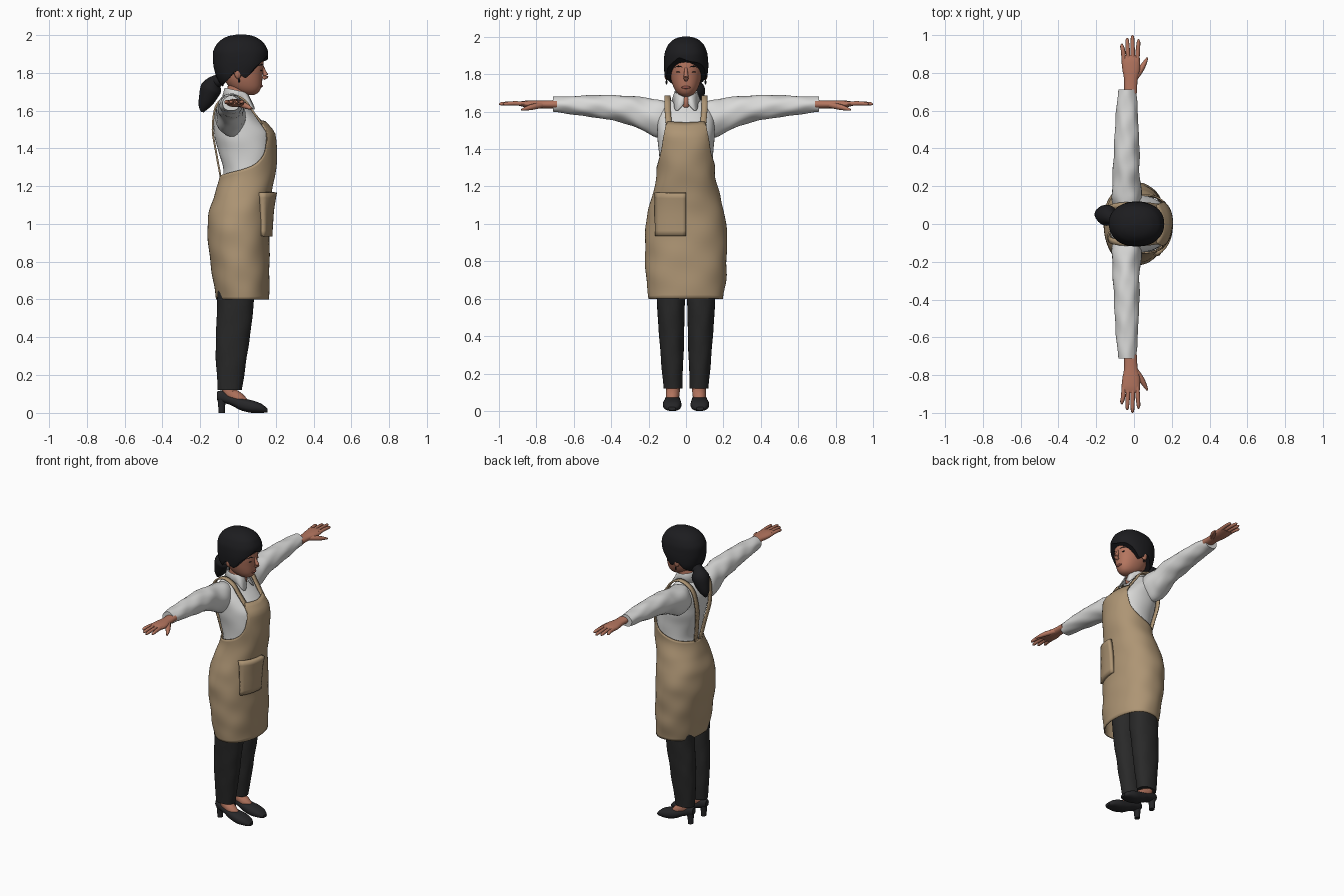
import bpy, bmesh, math
from mathutils import Vector, Matrix

if "Cube" in bpy.data.objects:
    bpy.data.objects.remove(bpy.data.objects["Cube"])


def material(name, rgb):
    m = bpy.data.materials.new(name)
    m.diffuse_color = (*rgb, 1)
    m.use_nodes = True
    m.node_tree.nodes["Principled BSDF"].inputs["Base Color"].default_value = m.diffuse_color
    return m


HAIR = material("black hair", (0.012, 0.012, 0.014))
SKIN = material("skin", (0.46, 0.18, 0.115))
LIPS = material("lips", (0.33, 0.10, 0.075))
SHIRT = material("white shirt", (0.70, 0.70, 0.69))
APRON = material("tan apron", (0.42, 0.30, 0.175))
TROUSERS = material("dark trousers", (0.022, 0.022, 0.022))
SHOES = material("black shoes", (0.02, 0.02, 0.022))


def interp(st, h):
    """Monotone smooth interpolation through stations (h, v1, v2, ...)."""
    h = min(max(h, st[0][0]), st[-1][0])
    i = 0
    while i < len(st) - 2 and h > st[i + 1][0]:
        i += 1

    def slope(j, k):
        d = [(st[q + 1][k] - st[q][k]) / (st[q + 1][0] - st[q][0])
             for q in (j - 1, j) if 0 <= q < len(st) - 1]
        if len(d) == 1:
            return d[0]
        return 0 if d[0] * d[1] <= 0 else 2 * d[0] * d[1] / (d[0] + d[1])

    w = st[i + 1][0] - st[i][0]
    t = (h - st[i][0]) / w
    return [(2*t**3 - 3*t**2 + 1) * st[i][k] + (t**3 - 2*t**2 + t) * w * slope(i, k)
            + (3*t**2 - 2*t**3) * st[i + 1][k] + (t**3 - t**2) * w * slope(i + 1, k)
            for k in range(1, len(st[0]))]


def finish(name, mat, bm, thick=0, mirror=False):
    bmesh.ops.recalc_face_normals(bm, faces=bm.faces)
    me = bpy.data.meshes.new(name)
    bm.to_mesh(me)
    bm.free()
    me.materials.append(mat)
    ob = bpy.data.objects.new(name, me)
    bpy.context.collection.objects.link(ob)
    if thick:
        m = ob.modifiers.new("thickness", 'SOLIDIFY')
        m.thickness, m.offset = thick, 0
    if mirror:
        m = ob.modifiers.new("mirror", 'MIRROR')
        m.use_axis = (False, True, False)
    return ob


def grid(name, mat, rows, closed=True, cap=True, **kw):
    bm = bmesh.new()
    vs = [[bm.verts.new(p) for p in r] for r in rows]
    n = len(rows[0])
    for a, b in zip(vs, vs[1:]):
        for j in range(n if closed else n - 1):
            k = (j + 1) % n
            bm.faces.new((a[j], a[k], b[k], b[j]))
    if cap and closed:
        bm.faces.new(vs[0])
        bm.faces.new(vs[-1])
    return finish(name, mat, bm, **kw)


def shell(name, mat, st, axis='z', n=32, rows=24, p=2.2, lo=None, hi=None, wr=0, **kw):
    """Loft of superellipses; stations are (height, a0, a1, b0, b1) extents."""
    out = []
    for i in range(rows + 1):
        ring = []
        for j in range(n):
            th = 2 * math.pi * j / n
            deg = math.degrees(th if th <= math.pi else th - 2 * math.pi)
            h0 = lo(deg) if lo else st[0][0]
            h1 = hi(deg) if hi else st[-1][0]
            h = h0 + (h1 - h0) * i / rows
            a0, a1, b0, b1 = interp(st, h)
            s = 1 + wr * (math.sin(3 * th + 40 * h) + math.sin(5 * th - 27 * h)) / 2
            c, q = math.cos(th), math.sin(th)
            a = (a0 + a1) / 2 + s * (a1 - a0) / 2 * math.copysign(abs(c) ** (2 / p), c)
            b = (b0 + b1) / 2 + s * (b1 - b0) / 2 * math.copysign(abs(q) ** (2 / p), q)
            ring.append({'z': (a, b, h), 'y': (a, h, b), 'x': (h, a, b)}[axis])
        out.append(ring)
    return grid(name, mat, out, **kw)


def tube(name, mat, pts, n=12, steps=5, **kw):
    """Round tube through points (x, y, z, radius)."""
    st = [(i, *p) for i, p in enumerate(pts)]
    ps = [interp(st, i / steps) for i in range((len(pts) - 1) * steps + 1)]
    rows = []
    for i, q in enumerate(ps):
        d = Vector(ps[min(i + 1, len(ps) - 1)][:3]) - Vector(ps[max(i - 1, 0)][:3])
        rot = d.to_track_quat('Z', 'Y')
        rows.append([Vector(q[:3]) + rot @ Vector((q[3] * math.cos(2 * math.pi * j / n),
                     q[3] * math.sin(2 * math.pi * j / n), 0)) for j in range(n)])
    return grid(name, mat, rows, **kw)


def ball(name, mat, loc, size, **kw):
    bm = bmesh.new()
    bmesh.ops.create_uvsphere(bm, u_segments=16, v_segments=10, radius=1,
                              matrix=Matrix.Translation(loc) @ Matrix.Diagonal((*size, 1)))
    return finish(name, mat, bm, **kw)


# Body outline shared by apron and shirt: z, back x, front x, half width
BODY = [(z, a, b, -w, w) for z, a, b, w in [
    (0.60, -0.112, 0.16, 0.195), (0.75, -0.135, 0.163, 0.213), (0.95, -0.157, 0.162, 0.215),
    (1.05, -0.152, 0.163, 0.202), (1.15, -0.122, 0.172, 0.178), (1.27, -0.09, 0.195, 0.152),
    (1.38, -0.115, 0.203, 0.157), (1.47, -0.138, 0.195, 0.165), (1.55, -0.143, 0.135, 0.165),
    (1.62, -0.125, 0.07, 0.15), (1.65, -0.10, 0.05, 0.115), (1.675, -0.07, 0.04, 0.065)]]
EDGE = [(0, 1.54), (36, 1.545), (43, 1.47), (57, 1.37), (75, 1.32), (105, 1.285), (180, 1.25)]

shell("shirt_body", SHIRT, [(z, a + .013, b - .013, c + .012, d - .012)
                            for z, a, b, c, d in BODY if z > 1.1], n=48, rows=30, wr=.012)
shell("apron", APRON, BODY, n=96, rows=44, hi=lambda d: interp(EDGE, abs(d))[0],
      wr=.014, cap=False, thick=.008)

# Apron straps, over the shoulders and meeting low on the back
strap = [(.132, .090, 1.52), (.072, .098, 1.605), (.035, .1, 1.655), (-.03, .1, 1.682),
         (-.09, .095, 1.658), (-.124, .085, 1.60), (-.134, .07, 1.5), (-.116, .045, 1.38),
         (-.092, .025, 1.25)]
path = [interp([(i, *p) for i, p in enumerate(strap)], k / 4) for k in range(33)]
grid("apron_strap", APRON, [[(x, y + w, z) for w in (-.016, .016)] for x, y, z in path],
     closed=False, thick=.01, mirror=True)


# Patch pocket following the apron front
def front_x(y, z):
    a0, a1, _, b1 = interp(BODY, z)
    return (a0 + a1) / 2 + (a1 - a0) / 2 * (1 - (abs(y) / b1) ** 2.2) ** (1 / 2.2)


grid("apron_pocket", APRON,
     [[(front_x(y, z) + .008 + .012 * i / 8, y, z) for y in [-.16 + .02 * j for j in range(9)]]
      for i, z in enumerate([.935 + .029 * k for k in range(9)])], closed=False, thick=.024)

# Sleeves
shell("sleeve", SHIRT, [(.07, -.10, .03, 1.49, 1.645), (.15, -.12, .04, 1.465, 1.667),
      (.22, -.115, .033, 1.49, 1.672), (.30, -.11, .03, 1.53, 1.685), (.40, -.107, .028, 1.555, 1.688),
      (.50, -.10, .024, 1.57, 1.688), (.60, -.095, .02, 1.585, 1.683), (.68, -.087, .012, 1.595, 1.68),
      (.712, -.082, .008, 1.598, 1.678)], axis='y', n=28, rows=48, p=2, wr=.05, mirror=True)

# Hands
shell("palm", SKIN, [(.69, -.052, .016, 1.617, 1.662), (.76, -.052, .018, 1.618, 1.66),
      (.82, -.062, .032, 1.618, 1.66), (.87, -.066, .032, 1.626, 1.658), (.895, -.06, .026, 1.632, 1.652)],
      axis='y', n=20, rows=10, mirror=True)
for i, (x, tx, ty) in enumerate([(-.053, -.064, .955), (-.030, -.036, .985),
                                 (-.006, -.008, 1.0), (.017, .024, .978)]):
    tube(f"finger_{i + 1}", SKIN, [(x, .86, 1.643, .012), (.5 * (x + tx), .92, 1.645, .0115),
         (tx, ty - .012, 1.642, .009), (tx, ty, 1.64, .003)], n=10, steps=3, mirror=True)
tube("thumb", SKIN, [(.0, .765, 1.637, .016), (.034, .815, 1.627, .016), (.055, .85, 1.618, .012),
     (.071, .88, 1.61, .005)], n=10, steps=3, mirror=True)

# Legs and feet
shell("trouser_leg", TROUSERS, [(.12, -.108, .02, .02, .12), (.35, -.118, .055, .012, .14),
      (.60, -.11, .085, .006, .157), (.75, -.11, .09, .004, .165), (.95, -.10, .09, .004, .165)],
      rows=30, wr=.02, mirror=True)
tube("foot", SKIN, [(-.05, .07, .16, .036), (-.045, .07, .11, .037), (.0, .072, .075, .035),
     (.05, .074, .045, .02)], mirror=True)
shell("shoe", SHOES, [(-.112, .055, .09, .07, .112), (-.09, .042, .10, .058, .118),
      (-.04, .035, .108, .042, .095), (.02, .028, .118, .012, .078), (.08, .024, .124, 0, .065),
      (.13, .034, .114, 0, .045), (.155, .055, .095, .003, .022)], axis='x', n=24, p=2.4, mirror=True)
shell("shoe_heel", SHOES, [(0, -.103, -.07, .053, .09), (.04, -.105, -.068, .052, .092),
      (.085, -.11, -.045, .045, .10)], n=16, rows=6, mirror=True)

# Neck, open throat and folded collar
shell("neck", SKIN, [(1.60, -.07, .045, -.055, .055), (1.67, -.062, .042, -.05, .05),
      (1.76, -.05, .06, -.05, .05)], n=24, rows=6)
ball("throat", SKIN, (.045, 0, 1.65), (.02, .022, .035))
rows = [[], [], []]
for k in range(61):
    d = 8 + 344 * k / 60
    c, s = math.cos(math.radians(d)), math.sin(math.radians(d))
    g = math.exp(-((min(d, 360 - d) - 28) / 18) ** 2)
    for row, r, z in zip(rows, (.058, .061, .076 + .032 * g),
                         (1.64, 1.705 - .013 * c, 1.655 - .05 * g)):
        row.append((-.01 + r * c, r * s, z))
grid("shirt_collar", SHIRT, rows, closed=False, thick=.005)

# Head and face
shell("head", SKIN, [(z, a, b, -w, w) for z, a, b, w in [
    (1.682, .04, .085, .018), (1.695, .0, .108, .042), (1.73, -.05, .125, .066),
    (1.78, -.08, .13, .082), (1.84, -.09, .135, .09), (1.90, -.09, .13, .088),
    (1.96, -.06, .08, .06)]], rows=28)
tube("nose", SKIN, [(.126, 0, 1.84, .007), (.141, 0, 1.80, .011), (.147, 0, 1.783, .014),
     (.132, 0, 1.768, .008)])
ball("mouth", LIPS, (.121, 0, 1.73), (.011, .024, .008))
ball("eye", HAIR, (.1215, .037, 1.812), (.006, .015, .0035), mirror=True)
tube("eyebrow", HAIR, [(.132, .018, 1.838, .002), (.126, .04, 1.843, .003),
     (.106, .062, 1.836, .002)], n=8, mirror=True)
ball("ear", SKIN, (.0, .102, 1.80), (.02, .014, .032), mirror=True)
ball("earring", HAIR, (.005, .104, 1.758), (.005, .005, .012), mirror=True)

# Swept hair cap with a side parting, and low ponytail
LINE = [(0, 1.872), (30, 1.865), (55, 1.835), (74, 1.775), (84, 1.785), (97, 1.81),
        (120, 1.765), (180, 1.73)]
shell("hair_cap", HAIR, [(z, a, b, -w, w) for z, a, b, w in [
    (1.72, -.07, .08, .07), (1.76, -.10, .105, .098), (1.80, -.117, .13, .11),
    (1.85, -.126, .15, .114), (1.90, -.128, .155, .111), (1.95, -.107, .136, .094),
    (1.98, -.07, .10, .066), (1.993, -.035, .065, .036), (1.998, .0, .03, .01)]],
    n=72, rows=32, wr=.008, thick=.01,
    lo=lambda d: interp(LINE, abs(d))[0] + .022 * math.exp(-((d + 16) / 14) ** 2))
tube("ponytail", HAIR, [(-.09, .025, 1.765, .025), (-.12, .035, 1.75, .038), (-.143, .046, 1.715, .056),
     (-.163, .05, 1.665, .046), (-.182, .052, 1.62, .028), (-.19, .052, 1.592, .008)], n=20)
ball("hair_tie", HAIR, (-.108, .03, 1.757), (.034, .038, .034))

# Smooth shading with sharp edges kept
for ob in bpy.data.objects:
    ob.select_set(True)
    bpy.context.view_layer.objects.active = ob
bpy.ops.object.shade_smooth_by_angle(angle=math.radians(40))
